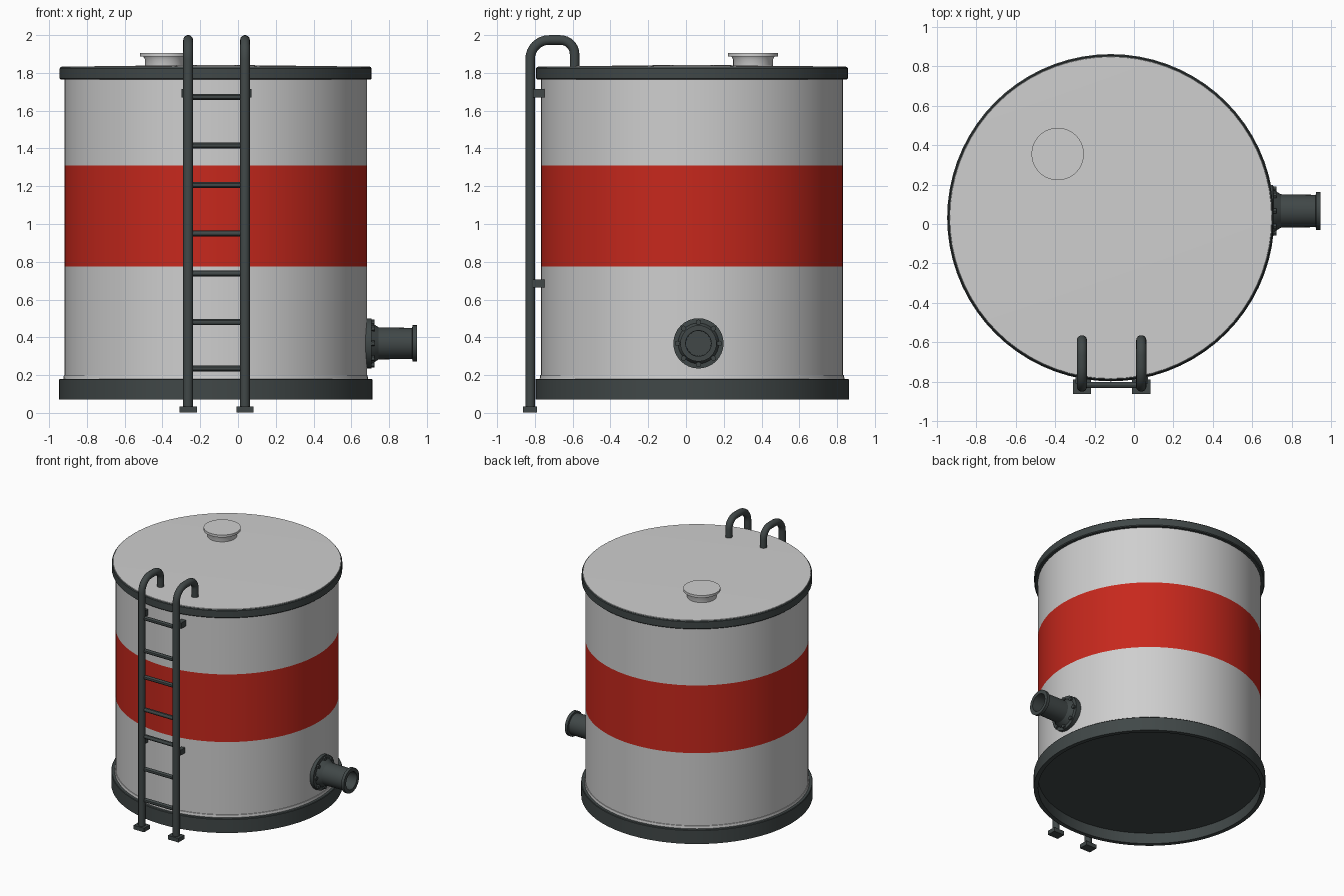
import bpy, bmesh, math
from mathutils import Vector, Matrix

if "Cube" in bpy.data.objects:
    bpy.data.objects.remove(bpy.data.objects["Cube"])


def material(name, rgb):
    m = bpy.data.materials.new(name)
    m.diffuse_color = (*rgb, 1)
    m.use_nodes = True
    m.node_tree.nodes["Principled BSDF"].inputs["Base Color"].default_value = m.diffuse_color
    return m


WHITE = material("off_white", (0.62, 0.62, 0.62))
RED = material("red", (0.57, 0.021, 0.012))
DARK = material("dark_grey", (0.052, 0.064, 0.064))


def finish(name, bm, mats):
    bmesh.ops.remove_doubles(bm, verts=bm.verts, dist=1e-5)
    bmesh.ops.recalc_face_normals(bm, faces=bm.faces)
    me = bpy.data.meshes.new(name)
    bm.to_mesh(me)
    bm.free()
    ob = bpy.data.objects.new(name, me)
    bpy.context.collection.objects.link(ob)
    for m in mats:
        me.materials.append(m)
    bpy.context.view_layer.objects.active = ob
    ob.select_set(True)
    bpy.ops.object.shade_smooth_by_angle(angle=math.radians(30))
    ob.select_set(False)
    return ob


def lathe(name, profile, mats, centre, n=72, along_x=False, closed=False):
    """Spin (radius, height) points about z, or about x if along_x."""
    bm = bmesh.new()
    vs = [bm.verts.new((r, 0, h)) for r, h in profile]
    edges = [bm.edges.new(p) for p in zip(vs, vs[1:])]
    if closed:
        edges.append(bm.edges.new((vs[-1], vs[0])))
    bmesh.ops.spin(bm, geom=vs + edges, cent=(0, 0, 0), axis=(0, 0, 1),
                   angle=2 * math.pi, steps=n)
    bmesh.ops.remove_doubles(bm, verts=bm.verts, dist=1e-5)
    mat = Matrix.Translation(centre)
    if along_x:
        mat = mat @ Matrix.Rotation(math.pi / 2, 4, 'Y')
    bm.transform(mat)
    return finish(name, bm, mats)


def box(name, lo, hi):
    bm = bmesh.new()
    lo, hi = Vector(lo), Vector(hi)
    bmesh.ops.create_cube(bm, size=1, matrix=Matrix.Translation((lo + hi) / 2)
                          @ Matrix.Diagonal((*(hi - lo), 1)))
    return finish(name, bm, [DARK])


def tube(name, pts, r, n=14):
    """Round tube through points lying in a plane x = constant."""
    bm = bmesh.new()
    pts = [Vector(p) for p in pts]
    rings = []
    for i, p in enumerate(pts):
        t = (pts[min(i + 1, len(pts) - 1)] - pts[max(i - 1, 0)]).normalized()
        a = Vector((1, 0, 0))
        b = t.cross(a)
        rings.append([bm.verts.new(p + r * (math.cos(k * 2 * math.pi / n) * a +
                                            math.sin(k * 2 * math.pi / n) * b)) for k in range(n)])
    for p, q in zip(rings, rings[1:]):
        for k in range(n):
            bm.faces.new((p[k], p[(k + 1) % n], q[(k + 1) % n], q[k]))
    bm.faces.new(rings[0])
    bm.faces.new(rings[-1])
    return finish(name, bm, [DARK])


R = 0.80
C = (-0.118, 0.032, 0)

# Tank wall with a painted red band
wall = lathe("tank_wall", [(R, 0.15), (R, 0.775), (R, 1.31), (R, 1.80)], [WHITE, RED], C)
for f in wall.data.polygons:
    f.material_index = 1 if 0.775 < f.center.z < 1.31 else 0

# Weld lip above the base, base ring, floor recessed inside the ring
lathe("weld_lip", [(R - 0.01, 0.203), (R + 0.004, 0.20), (R + 0.008, 0.17)], [WHITE], C)
lathe("base_ring", [(0.798, 0.07), (0.83, 0.07), (0.83, 0.176), (0.826, 0.18),
                    (0.798, 0.18)], [DARK], C, closed=True)
lathe("tank_floor", [(0, 0.155), (0.80, 0.155)], [DARK], C)

# Top ring and shallow conical roof
lathe("top_ring", [(0.795, 1.765), (0.82, 1.765), (0.826, 1.771), (0.826, 1.824), (0.821, 1.83),
                   (0.795, 1.83)], [DARK], C, closed=True)
lathe("roof", [(0.818, 1.829), (0.816, 1.833), (0, 1.843)], [WHITE], C)

# Roof hatch
HC = (-0.387, 0.355, 0)
lathe("hatch_neck", [(0.105, 1.82), (0.105, 1.87), (0.115, 1.888)], [WHITE], HC, 40)
lathe("hatch_lid", [(0, 1.887), (0.133, 1.887), (0.133, 1.906), (0, 1.906)], [WHITE], HC, 40)

# Outlet pipe with flange, tapered hub, end lip and open bore
PY, PZ = 0.066, 0.368
lathe("outlet_pipe", [(0, 0.66), (0.133, 0.66), (0.133, 0.706), (0.108, 0.708), (0.085, 0.745),
                      (0.082, 0.922), (0.096, 0.924), (0.096, 0.947), (0.068, 0.947),
                      (0.066, 0.78), (0, 0.78)], [DARK], (0, PY, PZ), 32, along_x=True)
for i in range(8):
    a = i * math.pi / 4
    lathe("flange_bolt", [(0.015, 0.70), (0.015, 0.722), (0, 0.722)], [DARK],
          (0, PY + 0.112 * math.sin(a), PZ + 0.112 * math.cos(a)), 6, along_x=True)

# Ladder rails hooked over the roof, with feet and wall brackets
LY = -0.825


def arc(x, cy, cz, r, a0, a1, n=8):
    return [(x, cy + r * math.cos(math.radians(a0 + (a1 - a0) * i / n)),
             cz + r * math.sin(math.radians(a0 + (a1 - a0) * i / n))) for i in range(n + 1)]


for side, x, s in (("left", -0.264, -1), ("right", 0.037, 1)):
    path = ([(x, LY, 0.03)] + arc(x, LY + 0.1, 1.874, 0.1, 180, 90)
            + arc(x, -0.665, 1.899, 0.075, 90, 0) + [(x, -0.59, 1.82)])
    tube(side + "_rail", path, 0.026)
    box(side + "_foot", (x - 0.046, -0.862, 0.003), (x + 0.046, -0.79, 0.035))
    for z, h, w in ((0.685, 0.021, 0.026), (1.692, 0.023, 0.034)):
        xa, xb = sorted((x - s * 0.005, x + s * w))
        box(side + "_bracket", (xa, -0.81, z - h), (xb, -0.75, z + h))

# Ladder rungs
for z in (0.235, 0.48, 0.738, 0.95, 1.207, 1.415, 1.673):
    lathe("rung", [(0.016, -0.264), (0.016, 0.037)], [DARK], (0, LY + 0.008, z), 12, along_x=True)
